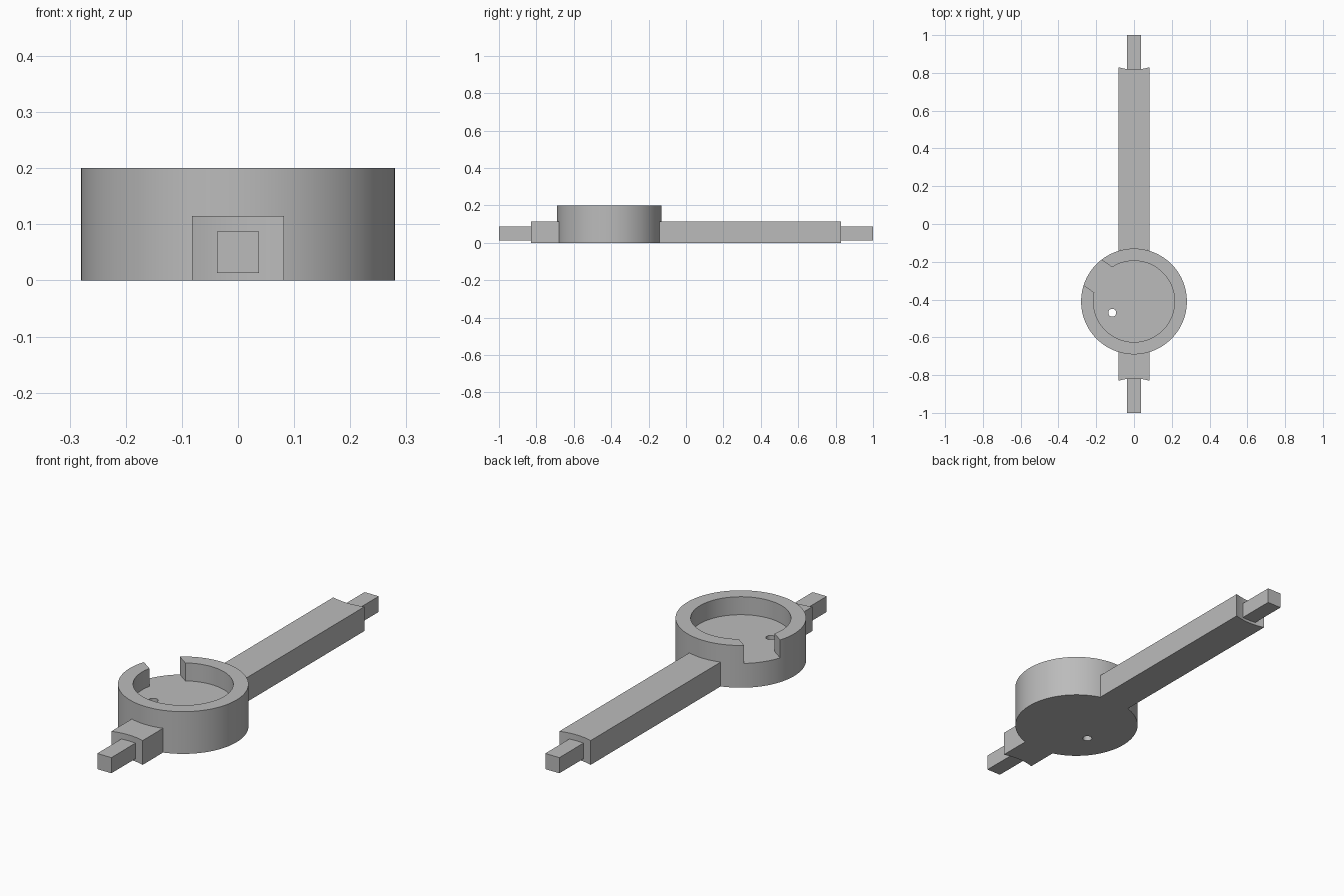
import bpy, bmesh
from math import asin, cos, sin, pi, radians

cube = bpy.data.objects.get("Cube")
if cube:
    bpy.data.objects.remove(cube, do_unlink=True)

CUP_Y, CUP_R, POCKET_R, CUP_H = -0.41, 0.28, 0.215, 0.2
BAR_W, BAR_H = 0.082, 0.115          # half width, height (also the cup floor level)
BAR_END = 0.83
TENON_W = 0.037

grey = bpy.data.materials.new("plain grey")
grey.use_nodes = True
colour = (0.5, 0.5, 0.5, 1)
grey.diffuse_color = colour
grey.node_tree.nodes["Principled BSDF"].inputs["Base Color"].default_value = colour


def arc(cx, cy, r, a0, a1, n):
    return [(cx + r * cos(a0 + (a1 - a0) * i / n), cy + r * sin(a0 + (a1 - a0) * i / n))
            for i in range(n + 1)]


def prism(name, outline, z0, z1):
    """Extrude a flat outline from z0 up to z1."""
    bm = bmesh.new()
    face = bm.faces.new([bm.verts.new((x, y, z0)) for x, y in outline])
    top = bmesh.ops.extrude_face_region(bm, geom=[face])["geom"]
    for v in top:
        if isinstance(v, bmesh.types.BMVert):
            v.co.z = z1
    bmesh.ops.recalc_face_normals(bm, faces=bm.faces)
    mesh = bpy.data.meshes.new(name)
    bm.to_mesh(mesh)
    bm.free()
    mesh.materials.append(grey)
    obj = bpy.data.objects.new(name, mesh)
    bpy.context.collection.objects.link(obj)
    return obj


def activate(obj):
    bpy.ops.object.select_all(action="DESELECT")
    obj.select_set(True)
    bpy.context.view_layer.objects.active = obj


def cut(obj, cutter):
    mod = obj.modifiers.new("cut", "BOOLEAN")
    mod.operation, mod.solver, mod.object = "DIFFERENCE", "EXACT", cutter
    activate(obj)
    bpy.ops.object.modifier_apply(modifier=mod.name)
    bpy.data.objects.remove(cutter, do_unlink=True)


def smooth(obj):
    activate(obj)
    bpy.ops.object.shade_smooth_by_angle(angle=radians(30))


# Round cup: pocket and side notch cut as one keyhole shape, then the drain hole
cup = prism("cup", arc(0, CUP_Y, CUP_R, 0, 2 * pi, 128)[:-1], 0, CUP_H)
turn, half = radians(145), asin(BAR_W / POCKET_R)
keyhole = arc(0, 0, POCKET_R, half, 2 * pi - half, 96) + [(0.4, -BAR_W), (0.4, BAR_W)]
keyhole = [(x * cos(turn) - y * sin(turn), CUP_Y + x * sin(turn) + y * cos(turn))
           for x, y in keyhole]
cut(cup, prism("pocket_cutter", keyhole, BAR_H, CUP_H + 0.1))
cut(cup, prism("hole_cutter", arc(-0.115, -0.47, 0.021, 0, 2 * pi, 32)[:-1], -0.1, CUP_H))
smooth(cup)

# Bars run from the cup wall to a hollowed end, each with a square tenon
spread = asin(BAR_W / CUP_R)
reach = CUP_R * cos(spread)
for name, s in (("back", 1), ("front", -1)):
    mid = s * pi / 2
    near = arc(0, CUP_Y, CUP_R, mid - spread, mid + spread, 12)
    far = arc(0, s * (BAR_END + reach), CUP_R, -mid - spread, -mid + spread, 12)
    smooth(prism(name + "_bar", near + far, 0, BAR_H))
    y0, y1 = s * 0.80, s * 1.0
    prism(name + "_tenon", [(-TENON_W, y0), (TENON_W, y0), (TENON_W, y1), (-TENON_W, y1)],
          0.013, 0.087)
